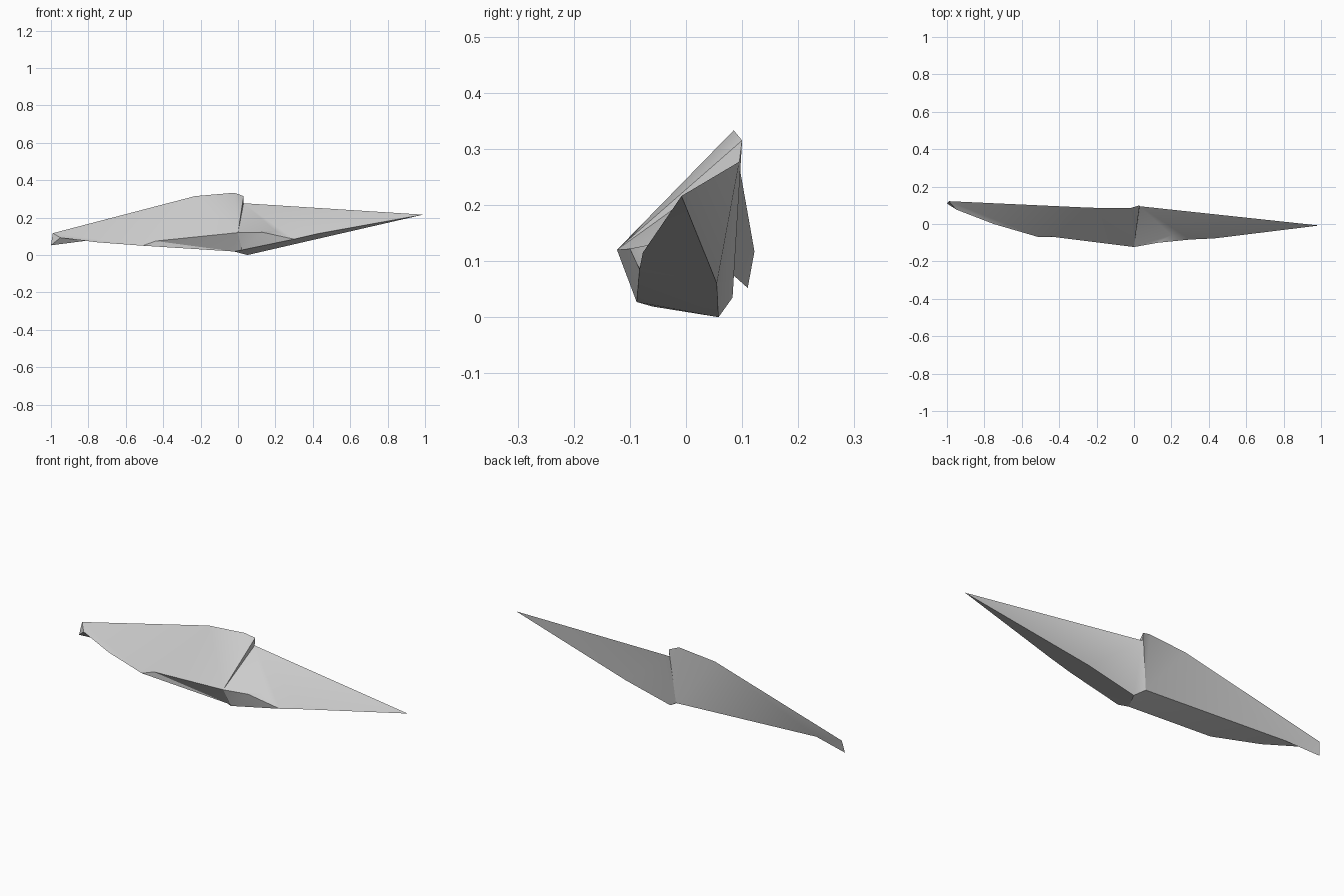
import bpy
import bmesh
import math

default_cube = bpy.data.objects.get("Cube")
if default_cube:
    bpy.data.objects.remove(default_cube, do_unlink=True)

stone = bpy.data.materials.new("light_grey_stone")
stone.use_nodes = True
grey = (0.6, 0.6, 0.6, 1)
stone.diffuse_color = grey
stone.node_tree.nodes["Principled BSDF"].inputs["Base Color"].default_value = grey

bm = bmesh.new()
point = bm.verts.new

# Blunt left end
end_top = point((-0.99, 0.122, 0.117))
end_low = point((-1, 0.11, 0.052))
end_front = point((-0.95, 0.077, 0.093))

# Upper ridge, with a step beside the crack
ridge_left = point((-0.23, 0.087, 0.315))
ridge_peak = point((-0.02, 0.085, 0.333))
ridge_step = point((0.03, 0.1, 0.315))
ridge_drop = point((0.03, 0.095, 0.277))
right_tip = point((0.99, -0.008, 0.216))

# Front rim from left to right
rim_far = point((-0.75, 0, 0.068))
rim_bend = point((-0.51, -0.07, 0.05))
rim_corner = point((-0.44, -0.068, 0.075))
brow = point((0, -0.123, 0.12))
brow_right = point((0.13, -0.1, 0.122))
notch = point((0.3, -0.083, 0.085))
rim_right = point((0.43, -0.077, 0.115))
hollow = point((0.2, -0.06, 0.13))

# Underside corners
keel_left = point((-0.02, -0.06, 0.019))
keel_front = point((0.02, -0.088, 0.027))
keel_back = point((0.05, 0.058, 0))
keel_right = point((0.31, 0.055, 0.06))
heel = point((0, 0.083, 0.035))
back_corner = point((-0.815, 0.083, 0.076))


def facet(*corners):
    if len(set(corners)) == len(corners):
        bm.faces.new(corners)


def strip(upper, lower):
    """Skin two edge chains, always taking the shorter cross edge."""
    i = j = 0
    while i < len(upper) - 1 or j < len(lower) - 1:
        a, b = upper[i], lower[j]
        step_up = math.inf
        step_low = math.inf
        if i < len(upper) - 1:
            step_up = (upper[i + 1].co - b.co).length
        if j < len(lower) - 1:
            step_low = (lower[j + 1].co - a.co).length
        if step_up <= step_low:
            i += 1
            facet(a, b, upper[i])
        else:
            j += 1
            facet(a, b, lower[j])


# Front of the left wing and the crack wall
strip([end_top, ridge_left, ridge_peak, ridge_step],
      [end_front, rim_far, rim_bend, rim_corner, brow])
facet(ridge_step, brow, ridge_drop)

# Front of the right wing with its hollow
strip([ridge_drop, hollow, notch], [brow, brow_right, notch])
strip([ridge_drop, right_tip], [hollow, notch, rim_right, right_tip])

# Overhang under the brow
strip([rim_corner, brow, brow_right, notch], [keel_left, keel_front])
facet(rim_bend, keel_left, rim_corner)

# Underside
strip([keel_front, notch, rim_right, right_tip],
      [keel_back, keel_right, right_tip])
strip([back_corner, heel, keel_back],
      [rim_far, rim_bend, keel_left, keel_front])
facet(back_corner, end_front, rim_far)

# Back
strip([ridge_drop, right_tip], [heel, keel_back, keel_right, right_tip])
facet(ridge_step, ridge_drop, heel)
strip([ridge_left, ridge_peak, ridge_step], [back_corner, heel])
facet(end_top, ridge_left, back_corner)

# Left end cap
facet(end_top, back_corner, end_low)
facet(end_top, end_low, end_front)
facet(end_front, end_low, back_corner)

bmesh.ops.recalc_face_normals(bm, faces=bm.faces)
mesh = bpy.data.meshes.new("stone_shard")
bm.to_mesh(mesh)
bm.free()
mesh.materials.append(stone)
shard = bpy.data.objects.new("stone_shard", mesh)
bpy.context.collection.objects.link(shard)

# Soft shading with crisp ridges
bpy.ops.object.select_all(action="DESELECT")
shard.select_set(True)
bpy.context.view_layer.objects.active = shard
bpy.ops.object.shade_smooth_by_angle(angle=math.radians(30))
